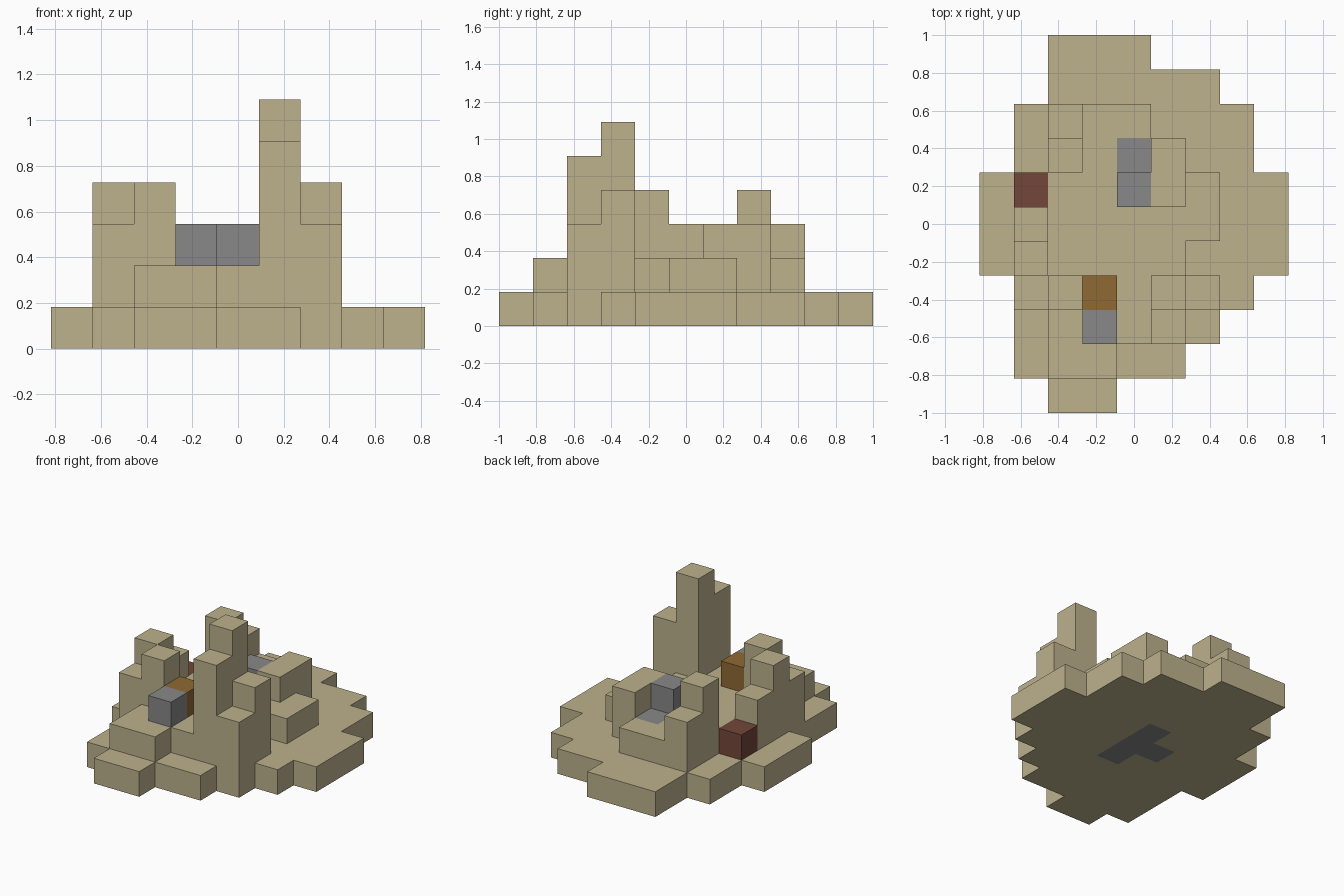
import bpy
import bmesh
from mathutils import Vector

if "Cube" in bpy.data.objects:
    bpy.data.objects.remove(bpy.data.objects["Cube"], do_unlink=True)

CELL = 2 / 11                      # one block edge
CENTRE = Vector((4.5, 5.5, 0))     # middle of the block grid


def make_material(name, rgb):
    mat = bpy.data.materials.new(name)
    mat.use_nodes = True
    mat.diffuse_color = (*rgb, 1)
    mat.node_tree.nodes["Principled BSDF"].inputs["Base Color"].default_value = (*rgb, 1)
    return mat


sand = make_material("sandstone", (0.51, 0.445, 0.27))
grey = make_material("grey_stone", (0.246, 0.246, 0.25))
red = make_material("red_brown", (0.174, 0.061, 0.042))
ochre = make_material("ochre_wood", (0.275, 0.144, 0.033))


def layer(spans, z, first_row=0):
    """Blocks of one level, given a start and end column for each row."""
    return {(x, first_row + row, z)
            for row, (start, end) in enumerate(spans)
            for x in range(start, end)}


def column(x, y, bottom, top):
    return {(x, y, z) for z in range(bottom, top)}


# Stepped ground and raised terrace
ground = layer([(2, 4), (1, 6), (1, 7), (1, 8), (0, 9), (0, 9), (0, 9),
                (1, 8), (1, 8), (2, 7), (2, 5)], 0)
terrace = layer([(2, 4), (2, 7), (1, 7), (1, 6), (1, 7), (1, 7),
                 (2, 6), (2, 5)], 1, first_row=1)

# Grey foundation, visible from underneath
foundation = {(4, y, 0) for y in (4, 5, 6)} | {(3, 5, 0)}

# Towers and walls standing on the terrace
main_tower = column(5, 2, 2, 5) | column(5, 3, 2, 6)
tower_buttress = column(6, 2, 2, 3) | column(6, 3, 2, 4)
side_wall = (column(1, 3, 2, 3) | column(2, 3, 2, 4)
             | column(1, 4, 2, 4) | column(1, 5, 2, 3))
rear_turret = column(2, 7, 2, 4) | column(2, 8, 2, 3)
rear_wall = column(5, 6, 2, 3) | column(5, 7, 2, 3)

# Single coloured blocks
front_stone = {(3, 2, 2)}
wood_block = {(3, 3, 2)}
rear_stones = {(4, 6, 2), (4, 7, 1)}
red_block = {(1, 6, 1)}

parts = [
    ("ground", ground - foundation, sand),
    ("foundation", foundation, grey),
    ("terrace", terrace - rear_stones - red_block, sand),
    ("main_tower", main_tower, sand),
    ("tower_buttress", tower_buttress, sand),
    ("side_wall", side_wall, sand),
    ("rear_turret", rear_turret, sand),
    ("rear_wall", rear_wall, sand),
    ("front_stone", front_stone, grey),
    ("wood_block", wood_block, ochre),
    ("rear_stones", rear_stones, grey),
    ("red_block", red_block, red),
]
solid = set().union(*(cells for _, cells, _ in parts))


def build(name, cells, mat):
    """Make a flat-faced mesh from the block sides that are open to the air."""
    bm = bmesh.new()
    for cell in sorted(cells):
        middle = Vector(cell) + Vector((0.5, 0.5, 0.5)) - CENTRE
        for axis in range(3):
            for sign in (-1, 1):
                normal = Vector((0, 0, 0))
                normal[axis] = sign
                if tuple(int(c + n) for c, n in zip(cell, normal)) in solid:
                    continue
                u = Vector((0, 0, 0))
                u[(axis + 1) % 3] = 0.5
                v = normal.cross(u)
                corners = (-u - v, u - v, u + v, v - u)
                bm.faces.new([bm.verts.new((middle + normal / 2 + c) * CELL)
                              for c in corners])
    bmesh.ops.remove_doubles(bm, verts=bm.verts, dist=CELL / 100)
    mesh = bpy.data.meshes.new(name)
    bm.to_mesh(mesh)
    bm.free()
    mesh.materials.append(mat)
    bpy.context.collection.objects.link(bpy.data.objects.new(name, mesh))


for part in parts:
    build(*part)
